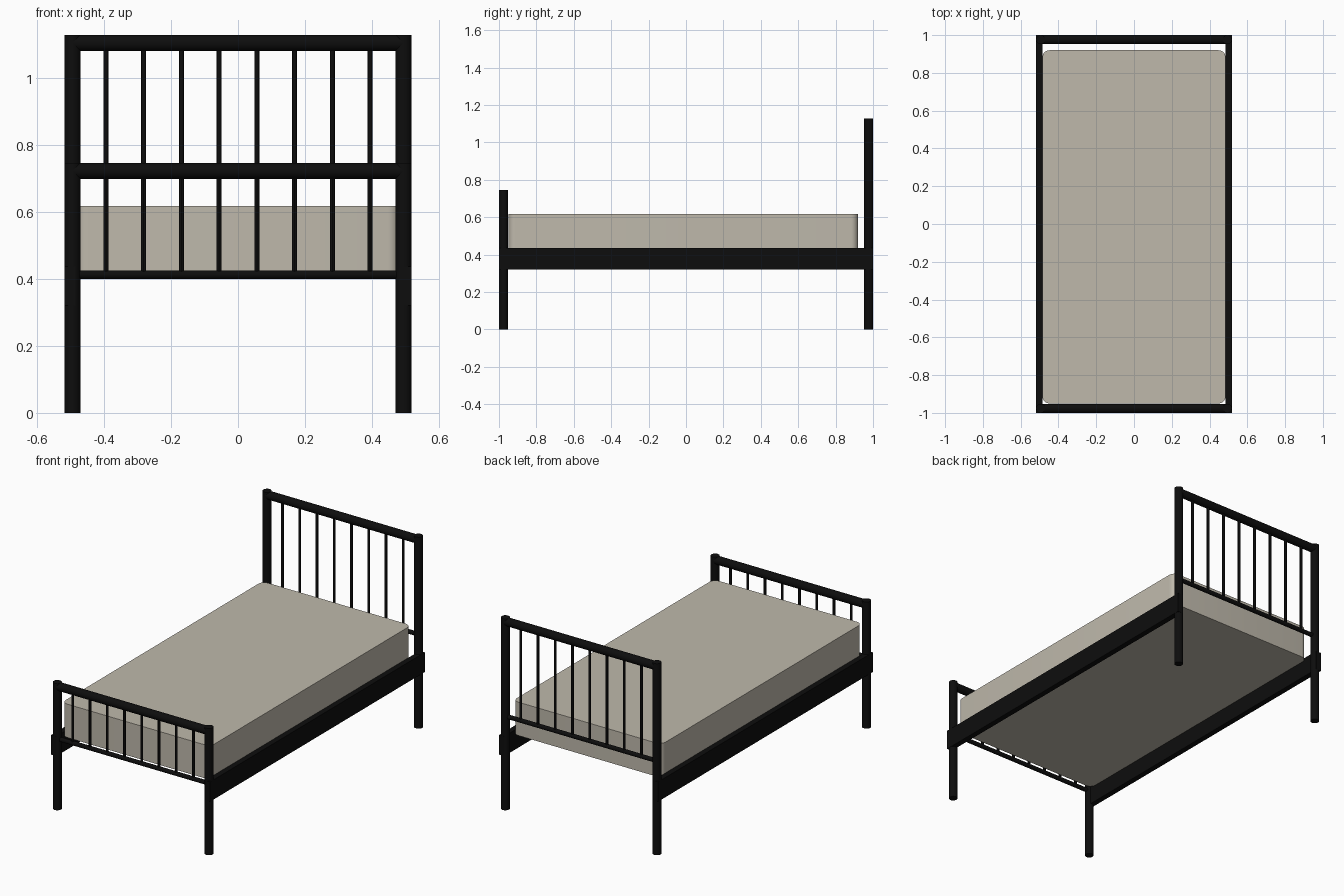
import bpy
from mathutils import Vector

if "Cube" in bpy.data.objects:
    bpy.data.objects.remove(bpy.data.objects["Cube"])


def material(name, rgb):
    m = bpy.data.materials.new(name)
    m.use_nodes = True
    m.diffuse_color = (*rgb, 1)
    m.node_tree.nodes["Principled BSDF"].inputs["Base Color"].default_value = (*rgb, 1)
    return m


black = material("black metal", (0.004, 0.004, 0.004))
fabric = material("beige fabric", (0.52, 0.485, 0.41))


def tube(name, start, end, radius, sides=24):
    a, b = Vector(start), Vector(end)
    bpy.ops.mesh.primitive_cylinder_add(
        vertices=sides, radius=radius, depth=(b - a).length, location=(a + b) / 2)
    ob = bpy.context.object
    ob.rotation_euler = (b - a).to_track_quat("Z", "Y").to_euler()
    ob.name = name
    ob.data.materials.append(black)
    bpy.ops.object.shade_smooth_by_angle()
    return ob


def box(name, low, high, mat):
    lo, hi = Vector(low), Vector(high)
    bpy.ops.mesh.primitive_cube_add(size=1, location=(lo + hi) / 2)
    ob = bpy.context.object
    ob.scale = hi - lo
    bpy.ops.object.transform_apply(location=False, rotation=False, scale=True)
    ob.name = name
    ob.data.materials.append(mat)
    return ob


POST_R = 0.024
POST_X = 0.494
END_Y = 1 - POST_R


# Barred end frame: two posts, top rail, lower rail and eight spindles
def end_frame(name, y, height, low_z):
    top_z = height - POST_R
    for side, x in (("right", -POST_X), ("left", POST_X)):
        tube(f"{name}_{side}_post", (x, y, 0), (x, y, height), POST_R)
    tube(f"{name}_top_rail", (-POST_X, y, top_z), (POST_X, y, top_z), POST_R)
    tube(f"{name}_lower_rail", (-POST_X, y, low_z), (POST_X, y, low_z), 0.0125, 16)
    for i in range(8):
        x = (i - 3.5) * 0.1125
        tube(f"{name}_spindle_{i + 1}", (x, y, low_z), (x, y, top_z), 0.0075, 12)


end_frame("headboard", END_Y, 1.128, 0.545)
end_frame("footboard", -END_Y, 0.746, 0.4125)

# Flat side rails
box("left_side_rail", (0.485, -1, 0.32), (0.518, 1, 0.436), black)
box("right_side_rail", (-0.518, -1, 0.32), (-0.485, 1, 0.436), black)

# Mattress with rounded upright corners
mattress = box("mattress", (-0.485, -0.95, 0.42), (0.485, 0.92, 0.617), fabric)
weights = mattress.data.attributes.new("bevel_weight_edge", "FLOAT", "EDGE")
for edge in mattress.data.edges:
    a, b = (mattress.data.vertices[v].co for v in edge.vertices)
    weights.data[edge.index].value = 1.0 if abs(a.z - b.z) > 0.1 else 0.0
bevel = mattress.modifiers.new("rounded_corners", "BEVEL")
bevel.limit_method = "WEIGHT"
bevel.width = 0.038
bevel.segments = 8
bpy.ops.object.modifier_apply(modifier=bevel.name)
bpy.ops.object.shade_smooth_by_angle()
